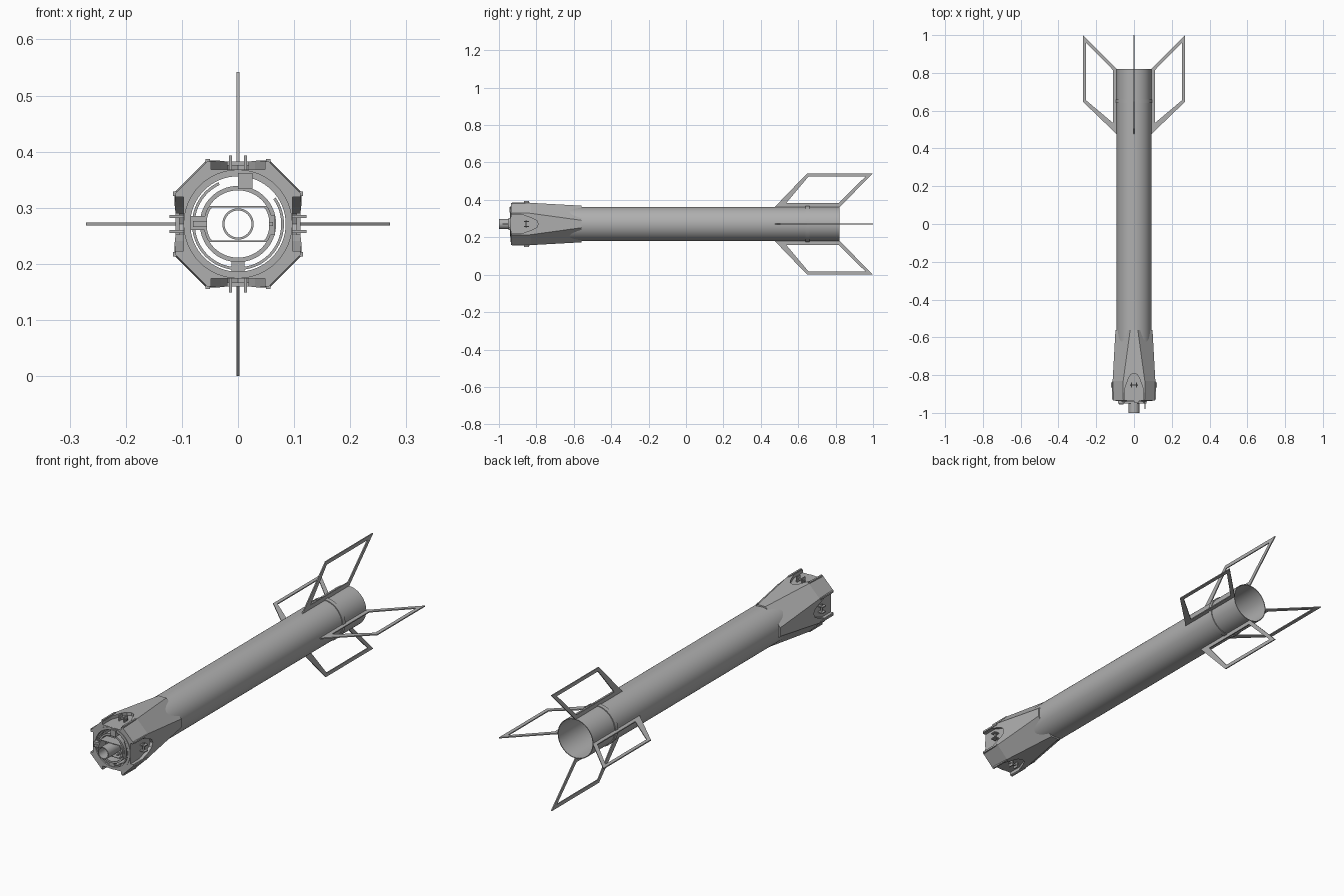
import bpy, bmesh
from math import pi, sin, cos, radians
from mathutils import Matrix, Vector

if "Cube" in bpy.data.objects:
    bpy.data.objects.remove(bpy.data.objects["Cube"])

AXIS = 0.271   # height of the body axis
BODY = 0.092   # body radius

metal = bpy.data.materials.new("grey_metal")
metal.use_nodes = True
GREY = (0.43, 0.43, 0.43, 1)
metal.diffuse_color = GREY
metal.node_tree.nodes["Principled BSDF"].inputs["Base Color"].default_value = GREY


def finish(name, bm, turn=0, smooth=False):
    """Turn the part about the body axis, lift it and make an object."""
    bmesh.ops.recalc_face_normals(bm, faces=bm.faces)
    place = Matrix.Translation((0, 0, AXIS)) @ Matrix.Rotation(turn * pi / 2, 4, 'Y')
    bmesh.ops.transform(bm, matrix=place, verts=bm.verts)
    mesh = bpy.data.meshes.new(name)
    bm.to_mesh(mesh)
    bm.free()
    mesh.materials.append(metal)
    obj = bpy.data.objects.new(name, mesh)
    bpy.context.collection.objects.link(obj)
    if smooth:
        activate(obj)
        bpy.ops.object.shade_smooth_by_angle(angle=radians(30))
    return obj


def activate(obj):
    bpy.ops.object.select_all(action='DESELECT')
    obj.select_set(True)
    bpy.context.view_layer.objects.active = obj


def loft(name, sections, closed=False, turn=0, smooth=False):
    """Skin matching closed sections, capped unless they form a loop."""
    bm = bmesh.new()
    rows = [[bm.verts.new(p) for p in s] for s in sections]
    pairs = list(zip(rows, rows[1:])) + ([(rows[-1], rows[0])] if closed else [])
    for a, b in pairs:
        for i in range(len(a)):
            j = (i + 1) % len(a)
            bm.faces.new((a[i], a[j], b[j], b[i]))
    if not closed:
        bm.faces.new(rows[0])
        bm.faces.new(rows[-1])
    return finish(name, bm, turn, smooth)


def ring(name, outer, inner, y0, y1, start=0, end=360, steps=64):
    """Hollow band about the axis, full or only an arc."""
    full = end - start == 360
    profile = [(outer, y0), (outer, y1), (inner, y1), (inner, y0)]
    sections = []
    for i in range(steps if full else steps + 1):
        a = radians(start + (end - start) * i / steps)
        sections.append([(r * cos(a), y, r * sin(a)) for r, y in profile])
    return loft(name, sections, closed=full, smooth=True)


def box(name, x, y, z, turn=0):
    corners = [(x[0], z[0]), (x[1], z[0]), (x[1], z[1]), (x[0], z[1])]
    return loft(name, [[(u, v, w) for u, w in corners] for v in y], turn=turn)


def cut(obj, cutter):
    mod = obj.modifiers.new("cut", 'BOOLEAN')
    mod.operation = 'DIFFERENCE'
    mod.solver = 'EXACT'
    mod.object = cutter
    activate(obj)
    bpy.ops.object.modifier_apply(modifier=mod.name)
    bpy.data.objects.remove(cutter)


# Open body tube and the band under the fins
ring("body_tube", BODY, 0.0885, -0.93, 0.82, steps=96)
ring("fin_band", 0.096, 0.090, 0.64, 0.66, steps=96)

# Flared eight-sided nose housing that grows out of the tube
def octagon(y, half, reach):
    pts = []
    for k in range(4):
        c, s = round(cos(k * pi / 2)), round(sin(k * pi / 2))
        for u in (half, -half):
            pts.append((u * c - reach * s, y, u * s + reach * c))
    return pts

housing = loft("nose_housing", [octagon(*s) for s in (
    (-0.935, 0.055, 0.111), (-0.83, 0.057, 0.113), (-0.56, 0.02, 0.098))])
circle = [(0.0905 * cos(i * pi / 48), 0.0905 * sin(i * pi / 48)) for i in range(96)]
cut(housing, loft("bore", [[(x, y, z) for x, z in circle] for y in (-1.1, -0.4)]))

# Arched pocket in each housing side
arch = [(0.048, -1.1), (0.048, -0.87), (0.03, -0.82), (0.018, -0.798), (0, -0.79)]
arch += [(-u, y) for u, y in reversed(arch[:-1])]
for k in range(4):
    cut(housing, loft("pocket", [[(u, y, r) for u, y in arch] for r in (0.097, 0.2)], turn=k))

# Repeated details on the four sides
fin_outer = [(0.475, 0.0915), (0.648, 0.271), (1.0, 0.271), (0.822, 0.0915)]
fin_inner = [(0.535, 0.111), (0.655, 0.254), (0.96, 0.254), (0.815, 0.111)]
for k in range(4):
    # Open frame fin
    sections = []
    for (y, r), (v, q) in zip(fin_outer, fin_inner):
        sections.append([(-0.0025, y, r), (0.0025, y, r), (0.0025, v, q), (-0.0025, v, q)])
    loft(f"fin_{k + 1}", sections, closed=True, turn=k)
    for side in (-1, 1):
        # Hinge lugs inside the pocket and corner rails at its mouth
        box(f"hinge_lug_{k + 1}", (side * 0.011, side * 0.016), (-0.865, -0.84),
            (0.092, 0.122), k)
        box(f"corner_rail_{k + 1}", (side * 0.05, side * 0.058), (-0.93, -0.835),
            (0.103, 0.116), k)
    box(f"hinge_pin_{k + 1}", (-0.02, 0.02), (-0.857, -0.849), (0.104, 0.111), k)

# Nested rings inside the nose
ring("front_rim", 0.097, 0.085, -0.938, -0.925)
ring("guide_arc", 0.082, 0.077, -0.935, -0.91, start=115, end=395)
ring("inner_ring", 0.068, 0.060, -0.94, -0.89)
ring("probe_tube", 0.028, 0.024, -1.0, -0.87, steps=40)

# Flat-topped frame that carries the probe
def flat_frame(size):
    pts = []
    for i in range(64):
        a = i * pi / 32
        z = max(-0.52, min(0.52, sin(a)))
        pts.append((size * cos(a), size * z))
    return pts

sections = []
for (x, z), (u, w) in zip(flat_frame(0.061), flat_frame(0.056)):
    sections.append([(x, -0.95, z), (x, -0.9, z), (u, -0.9, w), (u, -0.95, w)])
loft("probe_frame", sections, closed=True)

# Brackets and pins joining the rings
box("top_bracket", (0.0, 0.026), (-0.945, -0.91), (0.062, 0.091))
box("side_bracket", (-0.085, -0.055), (-0.95, -0.92), (-0.011, 0.014))
box("opposite_bracket", (0.055, 0.066), (-0.95, -0.92), (-0.02, 0.016))
box("bottom_bracket", (-0.012, 0.012), (-0.935, -0.91), (-0.09, -0.062))
box("long_pin", (0.055, 0.062), (-0.98, -0.92), (-0.004, 0.004))
box("short_pin", (-0.08, -0.055), (-0.955, -0.945), (-0.005, 0.005))
